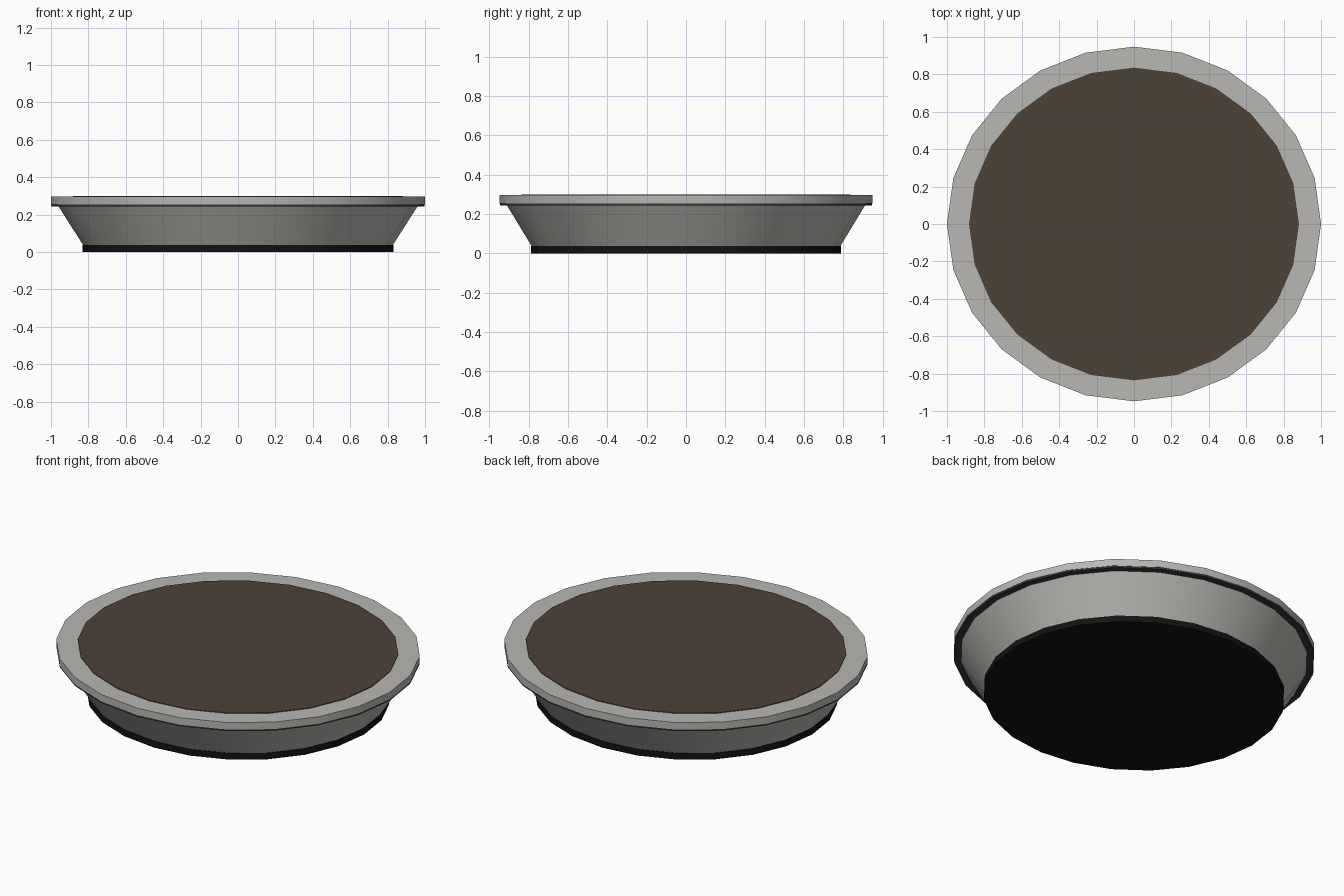
import bpy, bmesh
from math import cos, sin, pi, radians

if "Cube" in bpy.data.objects:
    bpy.data.objects.remove(bpy.data.objects["Cube"])

SIDES = 24
DEPTH = 0.948  # the dish is slightly oval


def material(name, rgb):
    mat = bpy.data.materials.new(name)
    mat.use_nodes = True
    mat.diffuse_color = (*rgb, 1)
    mat.node_tree.nodes["Principled BSDF"].inputs["Base Color"].default_value = (*rgb, 1)
    return mat


def turned(name, profile, mat, closed=False):
    """Turn a (radius, z) profile about z; closed makes a ring, otherwise the ends are capped."""
    bm = bmesh.new()
    rings = []
    for r, z in profile:
        angles = [2 * pi * i / SIDES for i in range(SIDES)]
        rings.append([bm.verts.new((r * cos(a), r * DEPTH * sin(a), z)) for a in angles])
    pairs = list(zip(rings, rings[1:]))
    if closed:
        pairs.append((rings[-1], rings[0]))
    else:
        bm.faces.new(rings[0][::-1])
        bm.faces.new(rings[-1])
    for low, high in pairs:
        for i in range(SIDES):
            j = (i + 1) % SIDES
            bm.faces.new((low[i], low[j], high[j], high[i]))
    bmesh.ops.recalc_face_normals(bm, faces=bm.faces)
    mesh = bpy.data.meshes.new(name)
    bm.to_mesh(mesh)
    bm.free()
    mesh.materials.append(mat)
    obj = bpy.data.objects.new(name, mesh)
    bpy.context.collection.objects.link(obj)
    bpy.ops.object.select_all(action="DESELECT")
    obj.select_set(True)
    bpy.context.view_layer.objects.active = obj
    bpy.ops.object.shade_smooth_by_angle(angle=radians(30))
    return obj


grey = material("pale grey", (0.48, 0.475, 0.445))
slate = material("dark slate", (0.035, 0.038, 0.048))
black = material("black", (0.006, 0.006, 0.006))
brown = material("soil brown", (0.073, 0.055, 0.039))

# Foot and flared bowl
turned("foot", [(0.832, 0), (0.832, 0.037)], black)
turned("bowl", [(0.828, 0.037), (0.96, 0.244)], grey)

# Dark band beneath the rim, then the rim ring itself
turned("under_rim_band", [(0.998, 0.244), (0.998, 0.254)], slate)
turned("rim", [(0.87, 0.254), (1, 0.254), (1, 0.296), (0.87, 0.296)], grey, closed=True)

# Flat filling, standing just proud of the rim
turned("filling", [(0.882, 0.256), (0.882, 0.3)], brown)
